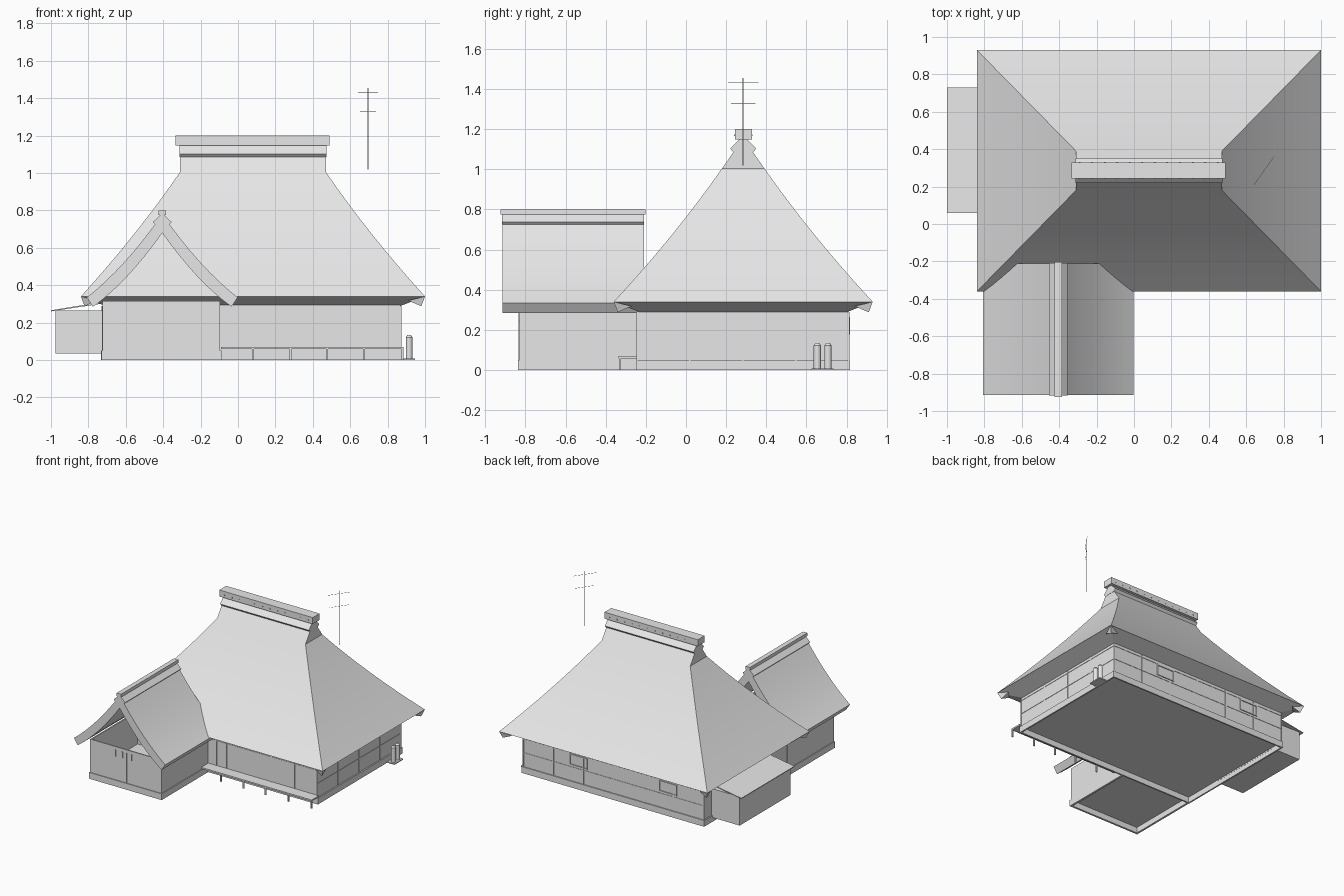
import bpy, bmesh, math
from mathutils import Vector

if "Cube" in bpy.data.objects:
    bpy.data.objects.remove(bpy.data.objects["Cube"])

grey = bpy.data.materials.new("plain_light_grey")
grey.use_nodes = True
grey.diffuse_color = (0.8, 0.8, 0.8, 1)
grey.node_tree.nodes["Principled BSDF"].inputs["Base Color"].default_value = (0.8, 0.8, 0.8, 1)


def finish(name, bm, smooth=False):
    bmesh.ops.recalc_face_normals(bm, faces=bm.faces[:])
    mesh = bpy.data.meshes.new(name)
    bm.to_mesh(mesh)
    bm.free()
    mesh.materials.append(grey)
    ob = bpy.data.objects.new(name, mesh)
    bpy.context.collection.objects.link(ob)
    if smooth:
        bpy.ops.object.select_all(action="DESELECT")
        ob.select_set(True)
        bpy.context.view_layer.objects.active = ob
        bpy.ops.object.shade_smooth_by_angle(angle=math.radians(20))
    return ob


def boxes(name, items):
    """One object from boxes given as (x0, x1, y0, y1, z0, z1)."""
    bm = bmesh.new()
    for x0, x1, y0, y1, z0, z1 in items:
        cube = bmesh.ops.create_cube(bm, size=1)["verts"]
        bmesh.ops.scale(bm, vec=(x1 - x0, y1 - y0, z1 - z0), verts=cube)
        bmesh.ops.translate(bm, vec=((x0 + x1) / 2, (y0 + y1) / 2, (z0 + z1) / 2), verts=cube)
    return finish(name, bm)


def prism(name, profile, axis, a, b, smooth=False):
    """Extrude a (side, z) profile along the x or y axis from a to b."""
    bm = bmesh.new()
    place = (lambda p, t: (t, p[0], p[1])) if axis == "x" else (lambda p, t: (p[0], t, p[1]))
    ends = [[bm.verts.new(place(p, t)) for p in profile] for t in (a, b)]
    n = len(profile)
    for i in range(n):
        j = (i + 1) % n
        bm.faces.new((ends[0][i], ends[0][j], ends[1][j], ends[1][i]))
    for end in ends:
        bm.faces.new(end)
    return finish(name, bm, smooth)


def rod(bm, a, b, r, sides=8):
    a, b = Vector(a), Vector(b)
    d = b - a
    vs = bmesh.ops.create_cone(bm, cap_ends=True, segments=sides, radius1=r, radius2=r, depth=d.length)["verts"]
    bmesh.ops.rotate(bm, verts=vs, matrix=d.to_track_quat("Z", "Y").to_matrix())
    bmesh.ops.translate(bm, verts=vs, vec=(a + b) / 2)


# Main thatched roof: stacked rings with a slight sag, then a gabled top
CX, CY, EAVE, HIP = 0.08, 0.285, 0.34, 1.005
bm = bmesh.new()


def ring(hx, hy, z):
    return [bm.verts.new((CX + sx * hx, CY + sy * hy, z)) for sx, sy in ((-1, -1), (1, -1), (1, 1), (-1, 1))]


# The underside slopes from the wall head out to the eave
rings = [ring(0.79, 0.52, 0.29)]
STEPS = 8
for k in range(STEPS + 1):
    t = k / STEPS
    w = 1 - t - 0.14 * t * (1 - t)
    rings.append(ring(0.39 + 0.53 * w, 0.105 + 0.54 * w, EAVE + (HIP - EAVE) * t))
for lo, hi in zip(rings, rings[1:]):
    for i in range(4):
        j = (i + 1) % 4
        bm.faces.new((lo[i], lo[j], hi[j], hi[i]))
bm.faces.new(rings[0])
peak = [bm.verts.new((CX + s * 0.39, CY, 1.155)) for s in (-1, 1)]
top = rings[-1]
bm.faces.new((top[0], top[1], peak[1], peak[0]))
bm.faces.new((top[2], top[3], peak[0], peak[1]))
bm.faces.new((top[1], top[2], peak[1]))
bm.faces.new((top[3], top[0], peak[0]))
finish("main_roof", bm, True)

# Drooping tips under the four eave corners
bm = bmesh.new()
for sx in (-1, 1):
    for sy in (-1, 1):
        tip = [bm.verts.new((CX + sx * x, CY + sy * y, z)) for x, y, z in
               ((0.92, 0.645, 0.34), (0.90, 0.625, 0.288), (0.83, 0.615, 0.318), (0.89, 0.555, 0.318))]
        for skip in range(4):
            bm.faces.new([v for i, v in enumerate(tip) if i != skip])
finish("eave_corner_tips", bm)


# Ridge covers and caps
def cover(c, half, top_z, lip, drop):
    return [(c, top_z), (c + half, lip), (c + half * 0.75, lip - drop),
            (c - half * 0.75, lip - drop), (c - half, lip)]


prism("main_ridge_cover", cover(CY, 0.065, 1.17, 1.103, 0.018), "x", -0.312, 0.472)
boxes("main_ridge_cap", [(-0.335, 0.49, 0.243, 0.329, 1.148, 1.20)])
boxes("main_ridge_pegs", [(x - 0.004, x + 0.004, 0.24, 0.332, 1.166, 1.174)
                          for x in [-0.29 + 0.067 * i for i in range(12)]])

# Main house walls standing on a hollow plinth
X0, X1, Y0, Y1 = -0.725, 0.87, -0.245, 0.81
PX0, PX1, PY0, PY1, R = -0.733, 0.88, -0.25, 0.818, 0.012
boxes("main_walls", [(X0, X1, Y0, Y1, 0.045, 0.295)])
boxes("plinth", [(PX0, PX1, PY0, PY0 + R, 0, 0.05), (PX0, PX1, PY1 - R, PY1, 0, 0.05),
                 (PX0, PX0 + R, PY0 + R, PY1 - R, 0, 0.05), (PX1 - R, PX1, PY0 + R, PY1 - R, 0, 0.05)])

# Timber framing on the walls
P, D = 0.004, 0.003
frame = []
for i in range(7):
    x = X0 + (X1 - X0) * i / 6
    frame.append((x - P, x + P, Y1, Y1 + D, 0.05, 0.29))
for i in range(5):
    y = Y0 + (Y1 - Y0) * i / 4
    for x in (X0, X1):
        frame.append((x - D, x + D, y - P, y + P, 0.05, 0.29))
for z in (0.16, 0.27):
    frame.append((X0, X1, Y1, Y1 + D, z - D, z + D))
    frame.append((X1, X1 + D, Y0, Y1, z - D, z + D))
for x in (-0.02, 0.07, 0.28, 0.47, 0.67):
    frame.append((x - P, x + P, Y0 - D, Y0, 0.07, 0.29))
frame.append((-0.09, X1, Y0 - D, Y0, 0.264, 0.27))
boxes("timber_frame", frame)

# Back windows: four slim bars each
bars = []
for c in (0.38, -0.41):
    for s in (-1, 1):
        bars.append((c + s * 0.075 - P, c + s * 0.075 + P, Y1, 0.817, 0.18, 0.26))
        z = 0.22 + s * 0.04
        bars.append((c - 0.079, c + 0.079, Y1, 0.817, z - P, z + P))
boxes("back_window_frames", bars)

# Veranda along the front
boxes("veranda_floor", [(-0.09, 0.885, -0.335, -0.245, 0.058, 0.07)])
boxes("veranda_posts", [(x - 0.005, x + 0.005, -0.334, -0.324, 0, 0.06) for x in (0.08, 0.28, 0.475, 0.675, 0.88)])

# Front wing: open topped walls with a raised floor
A0, A1, F0 = -0.725, -0.095, -0.83
T = 0.01
boxes("wing_walls", [(A0, A1, F0, F0 + T, 0, 0.315), (A0, A0 + T, F0 + T, Y0, 0, 0.315),
                     (A1 - T, A1, F0 + T, Y0, 0, 0.315)])
boxes("wing_floor", [(A0 + T, A1 - T, F0 + T, Y0, 0.045, 0.055)])
boxes("wing_sill", [(A0 - 0.006, A1 + 0.006, F0 - 0.006, F0, 0, 0.05),
                    (A0 - 0.006, A0, F0, Y0, 0, 0.05), (A1, A1 + 0.006, F0, Y0, 0, 0.05)])
boxes("wing_door_bars", [(x - 0.004, x + 0.004, F0 - 0.004, F0, z, 0.29)
                         for x, z in ((-0.5, 0.24), (-0.405, 0.05), (-0.44, 0.24), (-0.36, 0.24))])

# Front wing roof: a thick curved shell, open at the gable
WX = -0.405


def slope(width, low, high):
    pts = []
    for k in range(-8, 9):
        s = abs(k) / 8
        pts.append((WX + width * k / 8, high + (low - high) * s - 0.13 * s * (1 - s)))
    return pts


prism("wing_roof", slope(0.403, 0.335, 0.78) + slope(0.37, 0.285, 0.68)[::-1], "y", -0.915, -0.21, True)
prism("wing_ridge_cover", cover(WX, 0.05, 0.785, 0.738, 0.014), "y", -0.917, -0.208)
boxes("wing_ridge_cap", [(WX - 0.019, WX + 0.019, -0.925, -0.202, 0.775, 0.80)])

# Lean-to on the right side
boxes("lean_to_walls", [(-0.975, -0.72, 0.075, 0.715, 0.035, 0.265)])
prism("lean_to_roof", [(-1.0, 0.26), (-1.0, 0.266), (-0.72, 0.312), (-0.72, 0.303)], "y", 0.06, 0.73)

# Aerial
bm = bmesh.new()
rod(bm, (0.695, CY, 1.02), (0.695, CY, 1.455), 0.0025)
for z, k in ((1.43, 1), (1.33, 0.8)):
    rod(bm, (0.695 - 0.053 * k, CY - 0.075 * k, z), (0.695 + 0.053 * k, CY + 0.075 * k, z), 0.0012, 6)
finish("aerial", bm)

# Gas bottles on their stand
bm = bmesh.new()
for y in (0.654, 0.707):
    rod(bm, (0.915, y, 0.008), (0.915, y, 0.122), 0.018, 16)
    vs = bmesh.ops.create_cone(bm, cap_ends=True, segments=16, radius1=0.018, radius2=0.009, depth=0.013)["verts"]
    bmesh.ops.translate(bm, verts=vs, vec=(0.915, y, 0.1285))
finish("gas_bottles", bm, True)
boxes("gas_bottle_stand", [(0.88, 0.945, 0.625, 0.735, 0, 0.008)])
